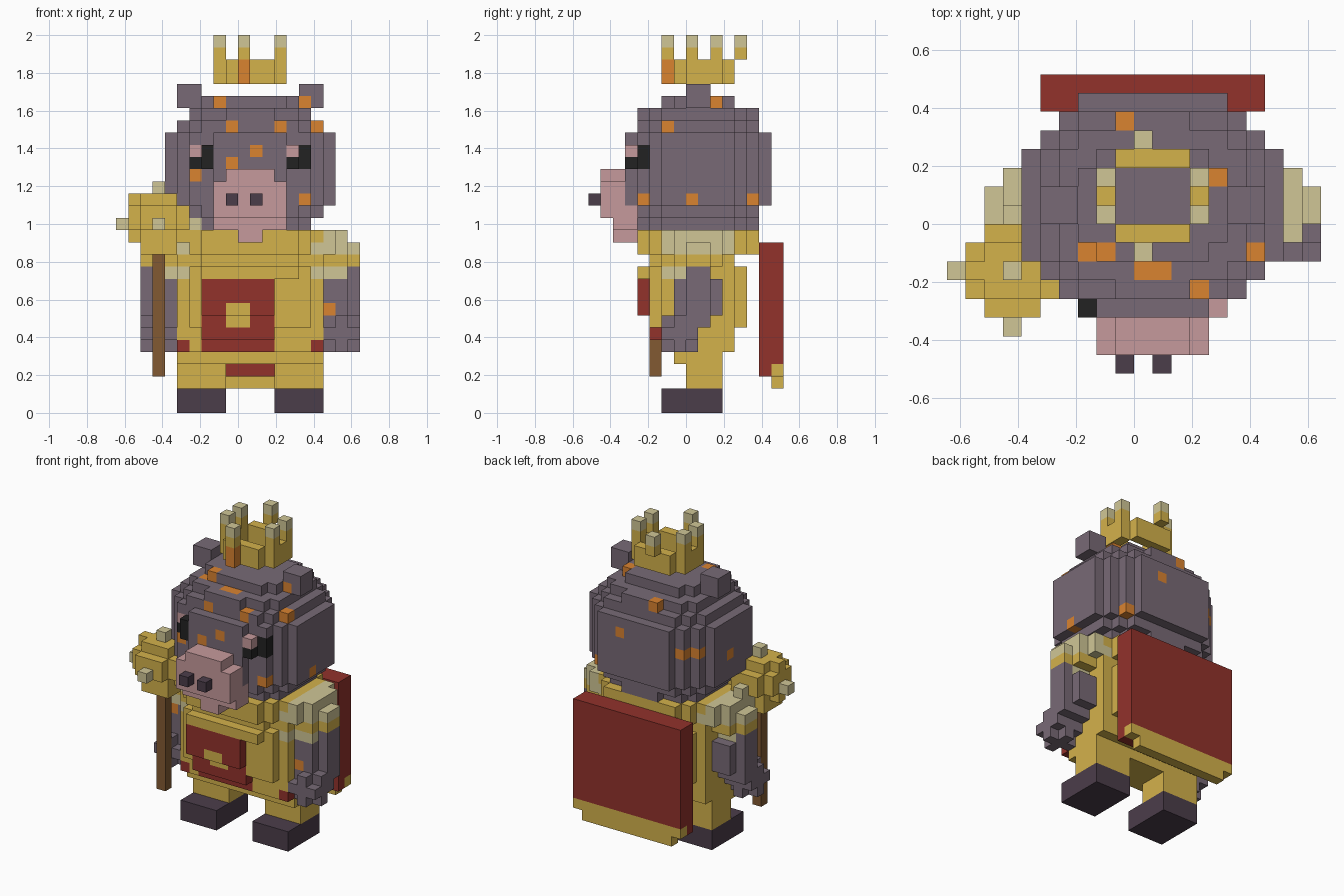
import bpy
import bmesh

cube = bpy.data.objects.get("Cube")
if cube:
    bpy.data.objects.remove(cube, do_unlink=True)

U = 2 / 31  # size of one block


def make_material(name, rgb):
    lin = [((c / 255 + 0.055) / 1.055) ** 2.4 for c in rgb] + [1.0]
    m = bpy.data.materials.new(name)
    m.use_nodes = True
    m.diffuse_color = lin
    bsdf = next(n for n in m.node_tree.nodes if n.type == 'BSDF_PRINCIPLED')
    bsdf.inputs["Base Color"].default_value = lin
    bsdf.inputs["Roughness"].default_value = 0.9
    return m


GREY = make_material("grey_skin", (120, 106, 118))
GOLD = make_material("gold", (212, 178, 75))
PALE = make_material("pale_gold", (208, 198, 150))
RED = make_material("red_cloth", (146, 50, 43))
ORANGE = make_material("orange_spot", (218, 131, 48))
PINK = make_material("pink", (198, 154, 156))
DARK = make_material("dark_purple", (75, 61, 74))
BLACK = make_material("black", (34, 34, 34))
WOOD = make_material("wood", (130, 90, 50))


def mid(half, y0, y1, z0, z1):
    """Box centred on the body axis, one block right of the origin."""
    return 1 - half, 1 + half, y0, y1, z0, z1


def dot(x, y, z):
    return x, x + 1, y, y + 1, z, z + 1


def blocks(name, layers, mirror=False):
    """Fill (x0, x1, y0, y1, z0, z1) boxes per material, then skin them. Later layers repaint."""
    filled = {}
    for mat, boxes in layers:
        for x0, x1, y0, y1, z0, z1 in boxes:
            if mirror:
                x0, x1 = 2 - x1, 2 - x0
            for x in range(x0, x1):
                for y in range(y0, y1):
                    for z in range(z0, z1):
                        filled[x, y, z] = mat
    mats = list(dict.fromkeys(mat for mat, _ in layers))
    bm = bmesh.new()
    verts = {}
    for cell, mat in filled.items():
        for axis in range(3):
            for side in (0, 1):
                beside = list(cell)
                beside[axis] += 2 * side - 1
                if tuple(beside) in filled:
                    continue
                face = []
                for u, v in ((0, 0), (1, 0), (1, 1), (0, 1)):
                    corner = list(cell)
                    corner[axis] += side
                    corner[(axis + 1) % 3] += u
                    corner[(axis + 2) % 3] += v
                    key = tuple(corner)
                    if key not in verts:
                        verts[key] = bm.verts.new([c * U for c in key])
                    face.append(verts[key])
                if side == 0:
                    face.reverse()
                bm.faces.new(face).material_index = mats.index(mat)
    mesh = bpy.data.meshes.new(name)
    bm.to_mesh(mesh)
    bm.free()
    for mat in mats:
        mesh.materials.append(mat)
    bpy.context.collection.objects.link(bpy.data.objects.new(name, mesh))


# Rounded head: half width and half depth trade off, and shrink towards top and bottom
dome = [mid(2, -4, 6, 15, 25), mid(4, -4, 7, 17, 23), mid(3, -5, 7, 17, 23)]
for height, total, narrow, wide in ((3, 10, 5, 7), (4, 9, 4, 6), (5, 8, 4, 5), (6, 6, 3, 4)):
    for half in range(narrow, wide + 1):
        depth = total - half
        dome.append(mid(half, 1 - depth, 1 + depth, max(15, 20 - height), 20 + height))
freckles = [(-2, -2, 25), (-3, -2, 24), (4, 2, 25), (6, -2, 23), (0, -3, 24), (1, -3, 24),
            (3, -4, 23), (-1, -4, 23), (-1, 5, 24), (1, -5, 21), (-1, -5, 20), (-4, -4, 19),
            (5, -4, 17), (7, 0, 17), (5, 5, 17), (2, 6, 21), (-4, 5, 20), (-6, 1, 19),
            (-5, 4, 20)]
blocks("head", [
    (GREY, dome),
    (ORANGE, [dot(*f) for f in freckles]),
    (BLACK, [dot(x, y, z) for x, y in ((-3, -5), (-4, -4), (4, -5), (5, -4)) for z in (20, 21)]),
    (PINK, [dot(-4, -4, 21), dot(4, -5, 21)]),
])

# Ears
ear = (GREY, [(5, 7, 0, 2, 25, 27)])
blocks("left_ear", [ear, (ORANGE, [dot(5, 0, 25)])])
blocks("right_ear", [ear], mirror=True)

# Snout with chin and nostrils
blocks("snout", [
    (PINK, [mid(3, -7, -4, 16, 19), mid(2, -7, -4, 19, 20),
            mid(3, -6, -4, 15, 16), (0, 2, -6, -4, 14, 15)]),
    (DARK, [dot(x, -8, 17) for x in (-1, 1)]),
])

# Floating crown ring, spikes and pale tips
spikes = [(-2, 0), (-2, 2), (3, 0), (3, 2), (0, -2), (0, 4)]
blocks("crown", [
    (GOLD, [mid(2, y, y + 1, 27, 29) for y in (-1, 3)]
     + [(x, x + 1, 0, 3, 27, 29) for x in (-2, 3)]
     + [dot(x, y, 29) for x, y in spikes]),
    (PALE, [dot(x, y, 30) for x, y in spikes]),
    (ORANGE, [dot(0, -2, z) for z in (27, 28)]),
])

# Coat with collar, and its red front panel with a gold buckle
blocks("coat", [
    (GOLD, [mid(6, -2, 4, 14, 15), mid(5, -3, 5, 13, 15), mid(4, -4, 6, 13, 15),
            mid(6, -2, 4, 5, 13), mid(4, -3, 4, 12, 13), mid(5, -3, 5, 7, 12),
            mid(4, -4, 4, 11, 12), mid(6, -1, 3, 4, 5)]),
    (RED, [(-3, 3, -4, -3, 8, 11), (-3, 3, -3, -2, 6, 8), (-3, 3, -2, -1, 5, 6),
           dot(-5, -2, 5), dot(6, -2, 5)]),
    (GOLD, [(-1, 1, -4, -3, 8, 9), (-1, 1, -3, -2, 7, 8)]),
    (PALE, [dot(-5, -2, 11), dot(6, -2, 11)]),
])

# Legs, boots, shoulders and arms, mirrored about the body axis
for side, mirror in (("left", False), ("right", True)):
    blocks(side + "_leg", [(GOLD, [(3, 7, 0, 3, 2, 4)])], mirror)
    blocks(side + "_boot", [(DARK, [(3, 7, -2, 3, 0, 2)])], mirror)
    blocks(side + "_shoulder", [
        (PALE, [(6, 8, -2, 4, 13, 14), (7, 8, -2, 4, 14, 15), (8, 9, -1, 3, 13, 15),
                (9, 10, 0, 2, 13, 14), (7, 9, -1, 2, 11, 12)]),
        (GOLD, [(7, 9, -1, 3, 12, 13), (9, 10, 0, 2, 12, 13)]),
    ], mirror)
    # Left arm has a freckle on the inside, right arm one behind the staff
    freckle = dot(8, -1, 10) if mirror else dot(7, -1, 8)
    blocks(side + "_arm", [
        (GREY, [(7, 9, -1, 3, 8, 11), (9, 10, 0, 2, 7, 12), (7, 9, -1, 2, 7, 8),
                (7, 10, -2, 1, 6, 7), (8, 9, -2, 1, 5, 8), (7, 10, -1, 0, 5, 8)]),
        (ORANGE, [freckle]),
    ], mirror)

# Cape with gold hem
blocks("cape", [(RED, [mid(6, 6, 8, 3, 14)]), (GOLD, [mid(6, 7, 8, 3, 4), mid(5, 7, 8, 2, 3)])])

# Staff with a spiked round head
blocks("staff_shaft", [(WOOD, [(-7, -6, -3, -2, 3, 13)])])
blocks("staff_head", [
    (GOLD, [(-9, -4, -4, -1, 15, 17), (-8, -5, -5, 0, 15, 17),
            (-8, -5, -4, -1, 13, 18), (-9, -4, -3, -2, 14, 18)]),
    (PALE, [dot(-10, -3, 15), dot(-4, -3, 15), dot(-7, -6, 15), dot(-7, 0, 15), dot(-7, -3, 18)]),
])
